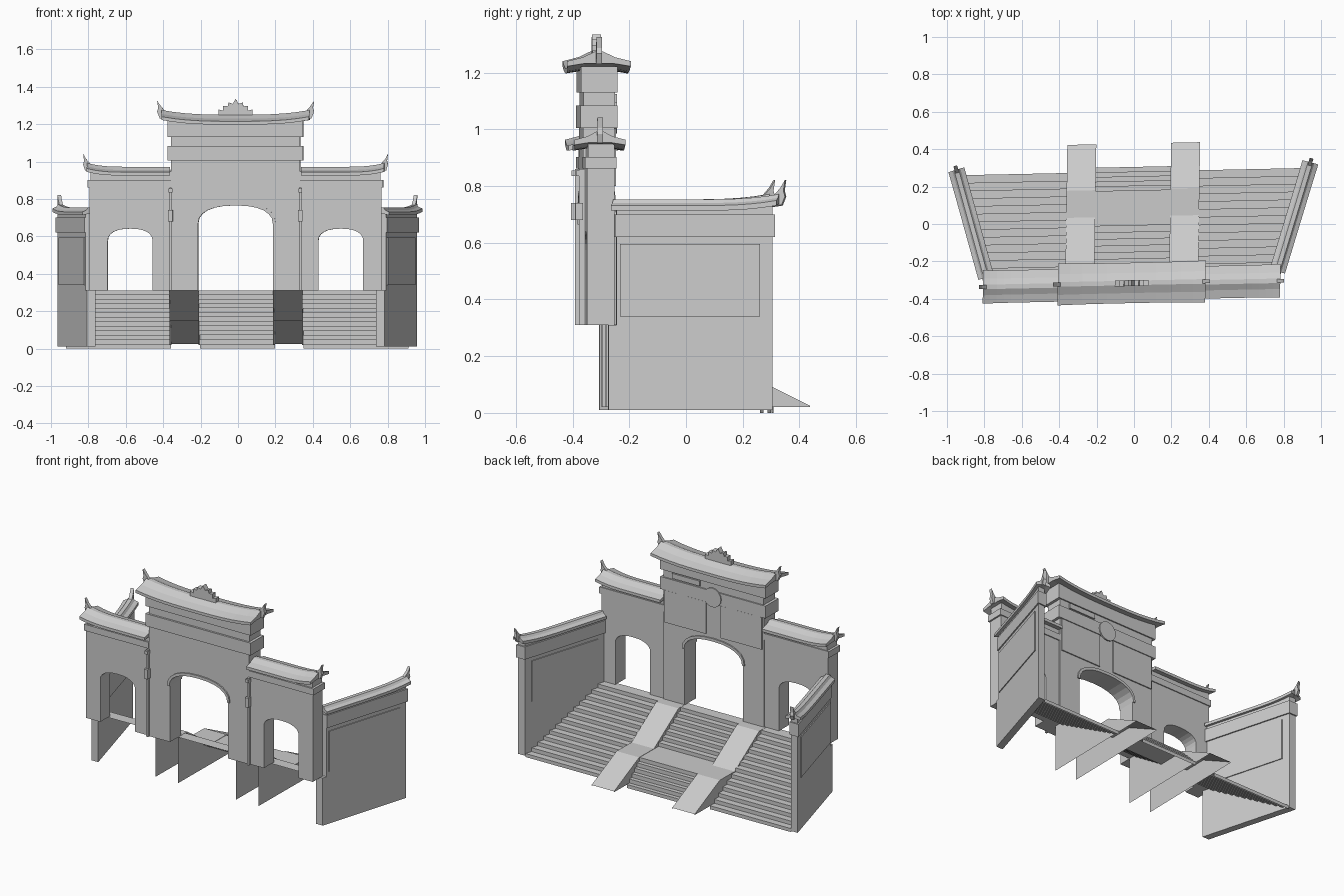
import bpy, bmesh, math

if "Cube" in bpy.data.objects:
    bpy.data.objects.remove(bpy.data.objects["Cube"], do_unlink=True)

stone = bpy.data.materials.new("grey_stone")
stone.use_nodes = True
GREY = (0.6, 0.6, 0.6, 1)
stone.diffuse_color = GREY
stone.node_tree.nodes["Principled BSDF"].inputs["Base Color"].default_value = GREY


def make(name, verts, faces, solid=True):
    """Mesh object; the whole gate stands slightly askew to the axes."""
    bm = bmesh.new()
    vs = [bm.verts.new((x - 0.008 + 0.015 * y, y + 0.021 * x, z)) for x, y, z in verts]
    for f in faces:
        bm.faces.new([vs[i] for i in f])
    if solid:
        bmesh.ops.recalc_face_normals(bm, faces=bm.faces)
    me = bpy.data.meshes.new(name)
    bm.to_mesh(me)
    bm.free()
    me.materials.append(stone)
    ob = bpy.data.objects.new(name, me)
    bpy.context.collection.objects.link(ob)
    return ob


def loft(name, rings):
    """Closed tube through equal rings, capped at both ends."""
    n, m = len(rings[0]), len(rings)
    faces = [list(range(n)), list(range((m - 1) * n, m * n))]
    for r in range(m - 1):
        for i in range(n):
            j = (i + 1) % n
            faces.append([r * n + i, r * n + j, (r + 1) * n + j, (r + 1) * n + i])
    return make(name, [p for ring in rings for p in ring], faces)


def slab(name, plan, z0, z1):
    return loft(name, [[(x, y, z) for x, y in plan] for z in (z0, z1)])


def box(name, x0, x1, y0, y1, z0, z1):
    return slab(name, [(x0, y0), (x1, y0), (x1, y1), (x0, y1)], z0, z1)


def front_prism(name, outline, y0, y1):
    return loft(name, [[(x, y, z) for x, z in outline] for y in (y0, y1)])


def arch_points(cx, half, spring, rise, n=12):
    pts = []
    for i in range(n + 1):
        a = math.pi * (1 - i / n)
        c, s = math.cos(a), math.sin(a)
        pts.append((cx + half * math.copysign(abs(c) ** 0.85, c), spring + rise * abs(s) ** 0.85))
    return pts


def arched_wall(name, x0, x1, y0, y1, top, cx, half, spring, rise):
    arc = arch_points(cx, half, spring, rise)
    outline = [(x0, 0.31), (cx - half, 0.31)] + arc + [(cx + half, 0.31), (x1, 0.31), (x1, top), (x0, top)]
    front_prism(name, outline, y0, y1)


def roof(name, a, b, half, eave, ridge, lift, horn_a, horn_b, tip):
    """Curved tiled roof from a to b with upswept horned ends."""
    length = math.dist(a, b)
    ux, uy = (b[0] - a[0]) / length, (b[1] - a[1]) / length

    def at(s, n, z):
        return (a[0] + ux * s - uy * n, a[1] + uy * s + ux * n, z)
    rings = []
    for i in range(13):
        t = i / 12
        up = 0
        if horn_a:
            up += lift * max(0, 1 - 2 * t) ** 3
        if horn_b:
            up += lift * max(0, 2 * t - 1) ** 3
        mid = eave + 0.38 * (ridge - eave) + 0.012
        section = [(-half, eave), (-half, eave + 0.018), (-half * 0.5, mid), (-0.012, ridge), (0.012, ridge),
                   (half * 0.5, mid), (half, eave + 0.018), (half, eave),
                   (half * 0.45, mid - 0.022), (-half * 0.45, mid - 0.022)]
        rings.append([at(t * length, n * (1 + 1.5 * up), z + up) for n, z in section])
    loft(name, rings)
    shape = [(-0.06, -0.02), (-0.06, 0.002), (-0.02, lift * 0.7), (0.005, lift + 0.022), (tip, lift + 0.05),
             (tip * 0.75, lift + 0.012), (tip, lift - 0.008), (0.01, -0.02)]
    for on, base, d, end in ((horn_a, 0, -1, "a"), (horn_b, length, 1, "b")):
        if on:
            loft(name + "_horn_" + end,
                 [[at(base + d * s, n, ridge + z) for s, z in shape] for n in (-0.01, 0.01)])


# Central gate body with its arch and stacked bands
arched_wall("main_gate_wall", -0.345, 0.345, -0.37, -0.26, 1.005, 0, 0.2, 0.665, 0.10)
box("lower_band", -0.362, 0.362, -0.38, -0.25, 1.005, 1.083)
box("recessed_band", -0.345, 0.345, -0.368, -0.258, 1.083, 1.13)
box("upper_band", -0.362, 0.362, -0.378, -0.25, 1.13, 1.222)
inner, outer = arch_points(0, 0.2, 0.665, 0.10), arch_points(0, 0.215, 0.665, 0.118)
front_prism("main_arch_trim", inner + outer[::-1], -0.378, -0.252)
roof("main_roof", (-0.395, -0.315), (0.395, -0.315), 0.108, 1.197, 1.25, 0.025, True, True, 0.025)

# Back face panels and round plaque
for side, label in ((-1, "right"), (1, "left")):
    x0, x1 = sorted((side * 0.05, side * 0.335))
    front_prism("back_panel_" + label, [(x0, 0.80), (x1, 0.80), (x1, 1.003), (x0, 1.003)], -0.262, -0.253)
disc = [(0.06 * math.cos(i * math.pi / 8), 1.045 + 0.06 * math.sin(i * math.pi / 8)) for i in range(16)]
front_prism("back_plaque", disc, -0.252, -0.244)
box("back_tablet", 0.09, 0.28, -0.26, -0.249, 1.092, 1.124)

# Flame crest on the ridge, mirrored about the centre
half_crest = [(0.09, 1.235), (0.09, 1.278), (0.066, 1.272), (0.066, 1.298), (0.042, 1.295),
              (0.038, 1.316), (0.016, 1.308)]
crest = half_crest + [(0, 1.335)] + [(-x, z) for x, z in half_crest[::-1]]
front_prism("ridge_crest", crest, -0.332, -0.300)

for side, label in ((-1, "right"), (1, "left")):
    # Side gates
    x0, x1 = sorted((side * 0.345, side * 0.78))
    arched_wall("wing_wall_" + label, x0, x1, -0.365, -0.268, 0.862, side * 0.563, 0.12, 0.575, 0.066)
    x0, x1 = sorted((side * 0.345, side * 0.79))
    box("wing_band_" + label, x0, x1, -0.372, -0.262, 0.862, 0.902)
    x0, x1 = sorted((side * 0.345, side * 0.775))
    box("wing_cornice_" + label, x0, x1, -0.362, -0.268, 0.902, 0.948)
    roof("wing_roof_" + label, (side * 0.35, -0.32), (side * 0.795, -0.32), 0.087, 0.925, 0.972, 0.02,
         False, True, 0.02)
    # Slender pole with lantern on the front corners
    c = side * 0.347
    box("pole_" + label, c - 0.006, c + 0.006, -0.384, -0.366, 0.31, 0.86)
    box("pole_cap_" + label, c - 0.01, c + 0.01, -0.396, -0.37, 0.835, 0.855)
    box("pole_lantern_" + label, c - 0.012, c + 0.012, -0.398, -0.37, 0.68, 0.74)


# Splayed side walls: plan runs along y, n is the distance from the outer face
def splay(y, n):
    return 0.795 + (y + 0.29) * 0.29 - n


def wall_slab(name, side, y0, y1, n0, n1, z0, z1):
    plan = [(side * splay(y, n), y) for y, n in ((y0, n0), (y1, n0), (y1, n1), (y0, n1))]
    slab(name, plan, z0, z1)


for side, label in ((-1, "right"), (1, "left")):
    wall_slab("side_wall_base_" + label, side, -0.29, 0.285, 0, 0.045, 0.01, 0.31)
    wall_slab("side_wall_upper_" + label, side, -0.262, 0.285, 0, 0.045, 0.31, 0.62)
    wall_slab("side_wall_band_" + label, side, -0.267, 0.293, -0.008, 0.053, 0.62, 0.70)
    wall_slab("side_wall_top_" + label, side, -0.262, 0.285, 0, 0.045, 0.70, 0.735)
    wall_slab("outer_panel_" + label, side, -0.25, 0.24, -0.006, 0.001, 0.34, 0.595)
    wall_slab("inner_panel_" + label, side, -0.22, 0.24, 0.044, 0.051, 0.34, 0.595)
    a, b = [(side * splay(y, 0.0225), y) for y in (-0.27, 0.31)]
    roof("side_wall_roof_" + label, a, b, 0.043, 0.713, 0.753, 0.018, False, True, 0.022)


# Stairs: thin folded sheets, open underneath
def flight(y0, z0, y1, z1, n):
    pts = []
    for i in range(n):
        z = z0 + (z1 - z0) * (i + 1) / n
        pts += [(y0 + (y1 - y0) * i / n, z), (y0 + (y1 - y0) * (i + 1) / n, z)]
    return pts


def sheet(name, profile, left, right):
    verts = []
    for y, z in profile:
        verts += [(left(y), y, z), (right(y), y, z)]
    make(name, verts, [[2 * i, 2 * i + 1, 2 * i + 3, 2 * i + 2] for i in range(len(profile) - 1)], False)


top = [(-0.29, 0.31), (-0.22, 0.31)]
side_steps = top + flight(-0.22, 0.31, 0.28, 0.022, 12) + [(0.28, 0.0)]
sheet("side_steps_right", side_steps, lambda y: -splay(y, 0.045), lambda y: -0.355)
sheet("side_steps_left", side_steps, lambda y: 0.355, lambda y: splay(y, 0.045))
centre_steps = (top + flight(-0.22, 0.31, 0.03, 0.145, 7) + [(0.18, 0.145)]
                + flight(0.18, 0.145, 0.305, 0.022, 5) + [(0.305, 0.0)])
sheet("centre_steps", centre_steps, lambda y: -0.2, lambda y: 0.2)

# Two ramps with a level landing, each carried by a pair of thin stringers
ramp = [(-0.29, 0.311), (-0.20, 0.311), (0.04, 0.147), (0.185, 0.147), (0.43, 0.025)]
for side, label in ((-1, "right"), (1, "left")):
    x0, x1 = sorted((side * 0.2, side * 0.355))
    sheet("ramp_" + label, ramp, lambda y: x0, lambda y: x1)
    for x, edge in ((x0, "a"), (x1, "b")):
        pts = [(x, y, z) for y, z in ramp] + [(x, 0.43, 0.02), (x, -0.29, 0.02)]
        make("stringer_" + label + "_" + edge, pts, [list(range(len(pts)))], False)
